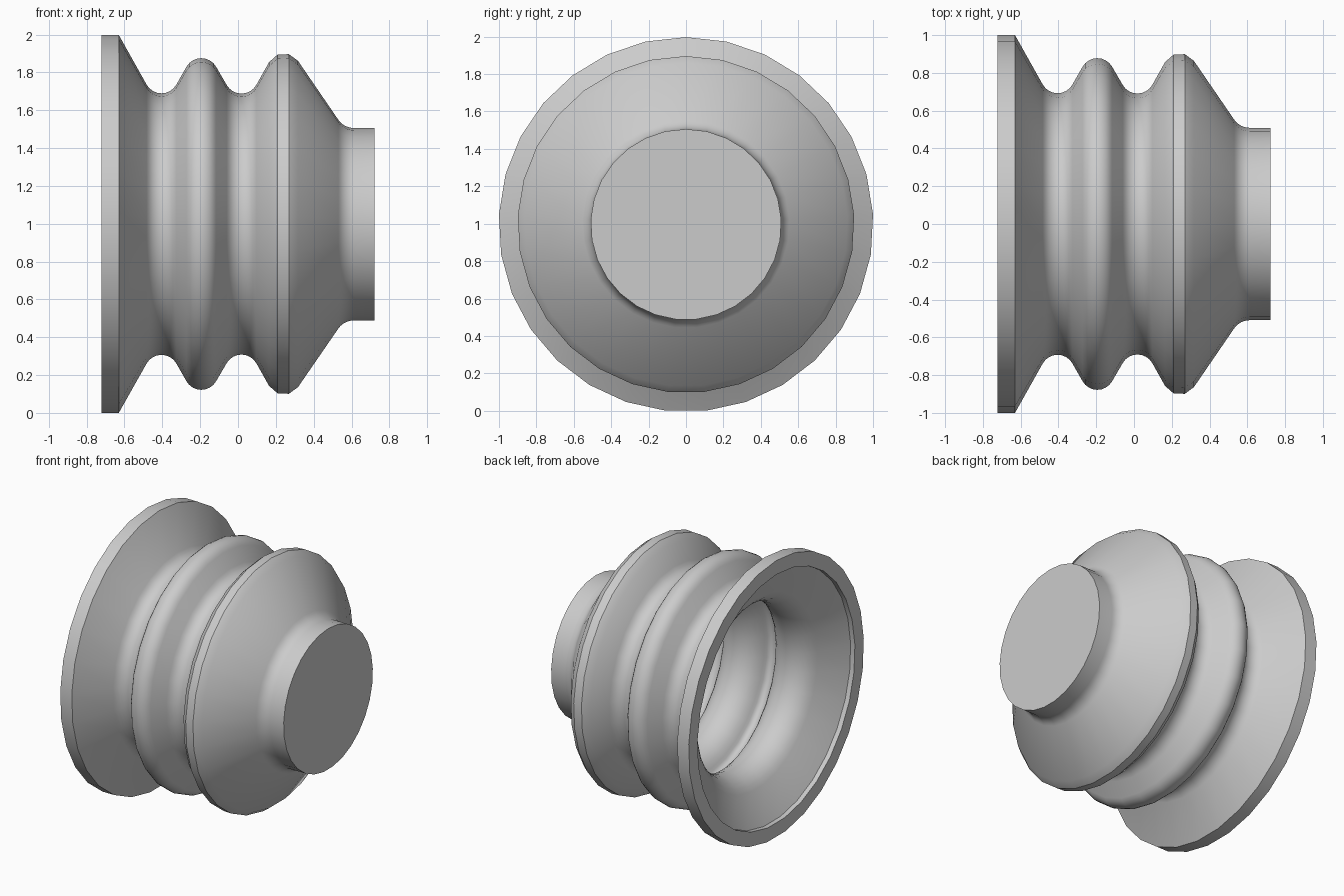
import bpy
import bmesh
import math
from mathutils import Vector, Matrix

SIDES = 29
CENTRE_Z = 0.996

cube = bpy.data.objects.get("Cube")
if cube:
    bpy.data.objects.remove(cube, do_unlink=True)


def make_material(name, colour):
    mat = bpy.data.materials.new(name)
    mat.use_nodes = True
    mat.diffuse_color = colour
    mat.node_tree.nodes["Principled BSDF"].inputs["Base Color"].default_value = colour
    return mat


def rounded(corners):
    """Turn (x, radius, fillet, steps) corners into a profile with arcs."""
    points = []
    for i, (x, r, fillet, steps) in enumerate(corners):
        corner = Vector((x, r))
        if fillet == 0:
            points.append(corner)
            continue
        before = (Vector(corners[i - 1][:2]) - corner).normalized()
        after = (Vector(corners[i + 1][:2]) - corner).normalized()
        half = before.angle(after) / 2
        centre = corner + (before + after).normalized() * fillet / math.sin(half)
        start = corner + before * fillet / math.tan(half) - centre
        end = corner + after * fillet / math.tan(half) - centre
        sweep = math.atan2(start.x * end.y - start.y * end.x, start.dot(end))
        for s in range(steps + 1):
            points.append(centre + Matrix.Rotation(sweep * s / steps, 2) @ start)
    return points


def lathe(name, profile, material):
    """Spin a profile around the x axis and close both end rings."""
    bm = bmesh.new()
    verts = [bm.verts.new((p.x, 0, p.y)) for p in profile]
    edges = [bm.edges.new(pair) for pair in zip(verts, verts[1:])]
    bmesh.ops.spin(bm, geom=verts + edges, cent=(0, 0, 0), axis=(1, 0, 0),
                   angle=math.tau, steps=SIDES, use_merge=True)
    bmesh.ops.remove_doubles(bm, verts=bm.verts[:], dist=0.0001)
    bmesh.ops.holes_fill(bm, edges=[e for e in bm.edges if e.is_boundary], sides=0)
    bmesh.ops.recalc_face_normals(bm, faces=bm.faces[:])
    mesh = bpy.data.meshes.new(name)
    bm.to_mesh(mesh)
    bm.free()
    mesh.materials.append(material)
    obj = bpy.data.objects.new(name, mesh)
    obj.location.z = CENTRE_Z
    bpy.context.collection.objects.link(obj)
    bpy.ops.object.select_all(action="DESELECT")
    obj.select_set(True)
    bpy.context.view_layer.objects.active = obj
    bpy.ops.object.shade_smooth_by_angle(angle=math.radians(30))
    return obj


rubber = make_material("light grey rubber", (0.6, 0.6, 0.6, 1))

# Inner wall, from the bottom of the neck out to the open rim
inner = [
    (0.62, 0.41, 0, 0), (0.507, 0.41, 0.1, 6),
    (0.235, 0.79, 0.05, 6), (0.02, 0.394, 0.19, 10),
    (-0.195, 0.764, 0.04, 6), (-0.405, 0.394, 0.19, 10),
    (-0.688, 0.9, 0, 0), (-0.722, 0.9, 0, 0),
]
# Outer wall, from the flange over the folds to the closed neck
outer = [
    (-0.722, 1.0015, 0, 0), (-0.63, 1.0015, 0, 0),
    (-0.405, 0.6, 0.09, 8), (-0.195, 0.97, 0.09, 8),
    (0.02, 0.6, 0.09, 8), (0.235, 0.985, 0.09, 3),
    (0.56, 0.51, 0.1, 6), (0.722, 0.51, 0, 0),
]
lathe("bellows_boot", rounded(inner) + rounded(outer), rubber)
